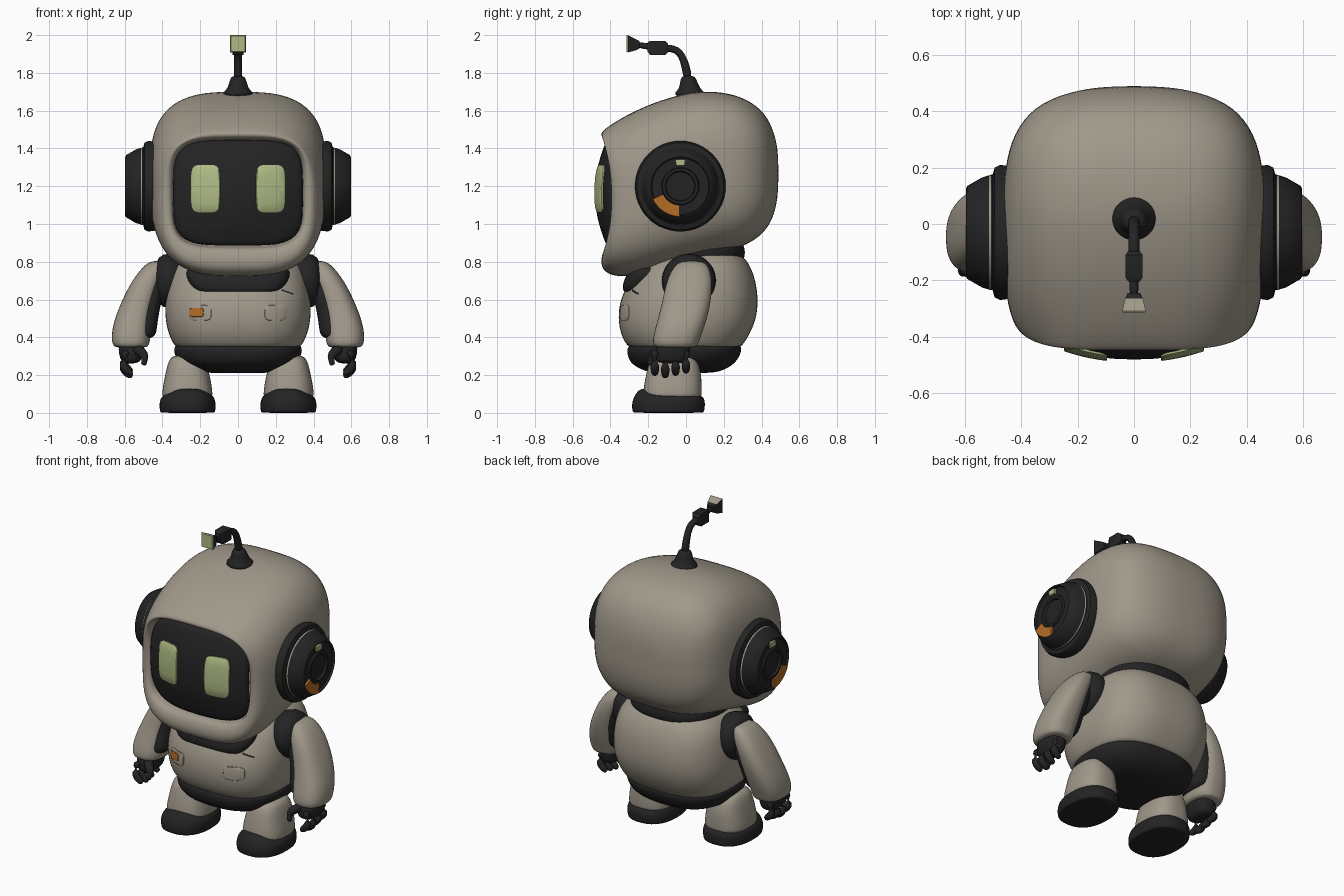
import bpy, bmesh, math
from mathutils import Vector
from mathutils.bvhtree import BVHTree

cube = bpy.data.objects.get("Cube")
if cube:
    bpy.data.objects.remove(cube, do_unlink=True)


def material(name, r, g, b):
    m = bpy.data.materials.new(name)
    m.use_nodes = True
    m.diffuse_color = (r, g, b, 1)
    m.node_tree.nodes["Principled BSDF"].inputs["Base Color"].default_value = (r, g, b, 1)
    return m


SHELL = material("warm grey shell", .35, .315, .255)
DARK = material("dark rubber", .017, .017, .018)
GREEN = material("pale green light", .42, .49, .23)
ORANGE = material("orange accent", .45, .15, .02)


def superellipse(n, count=40):
    def power(c):
        return math.copysign(abs(c) ** (2 / n), c)
    angles = [2 * math.pi * i / count for i in range(count)]
    return [(power(math.cos(a)), power(math.sin(a))) for a in angles]


def loft(name, rings, mats, mirror=False, smooth=2, pick=None):
    """Skin a stack of equal rings, cap both ends, smooth and mirror."""
    bm = bmesh.new()
    loops = [[bm.verts.new(p) for p in ring] for ring in rings]
    count = len(loops[0])
    for row, (a, b) in enumerate(zip(loops, loops[1:])):
        for i in range(count):
            j = (i + 1) % count
            face = bm.faces.new((a[i], a[j], b[j], b[i]))
            face.material_index = pick(row, i) if pick else 0
    bm.faces.new(loops[0])
    last = bm.faces.new(loops[-1])
    last.material_index = pick(len(loops) - 1, 0) if pick else 0
    bmesh.ops.recalc_face_normals(bm, faces=bm.faces)
    for f in bm.faces:
        f.smooth = True
    mesh = bpy.data.meshes.new(name)
    bm.to_mesh(mesh)
    bm.free()
    for m in mats:
        mesh.materials.append(m)
    obj = bpy.data.objects.new(name, mesh)
    bpy.context.scene.collection.objects.link(obj)
    if smooth:
        sub = obj.modifiers.new("smooth", 'SUBSURF')
        sub.levels = sub.render_levels = smooth
    else:
        mesh.set_sharp_from_angle(angle=math.radians(35))
    if mirror:
        obj.modifiers.new("mirror", 'MIRROR')
    return obj


def stack(name, stations, mat, n=2.0, **kw):
    """Stations going up: z, centre x, half width, front y, back y."""
    rings = [[(cx + hx * u, (y0 + y1) / 2 + (y1 - y0) / 2 * v, z)
              for u, v in superellipse(n)] for z, cx, hx, y0, y1 in stations]
    return loft(name, rings, [mat], **kw)


def lathe(name, profile, cy, cz, mats, pick=None):
    """Turn a profile of (x, radius) about an axis along x, on both sides."""
    rings = [[(x, cy + r * u, cz + r * v) for u, v in superellipse(2, 48)] for x, r in profile]
    return loft(name, rings, mats, mirror=True, smooth=0, pick=pick)


def tube(name, points, radii, mat, mirror=False):
    pts = [Vector(p) for p in points]
    rings = []
    for i, p in enumerate(pts):
        along = pts[min(i + 1, len(pts) - 1)] - pts[max(i - 1, 0)]
        q = along.to_track_quat('Z', 'Y')
        rings.append([p + q @ Vector((u, v, 0)) * radii[i] for u, v in superellipse(2, 10)])
    return loft(name, rings, [mat], mirror=mirror, smooth=1)


def patch(name, cx, cz, hx, hz, n, surface, mat, thick=.008, tilt=0, mirror=False):
    """A thin plate lying on a front-facing surface."""
    rings = []
    for scale, lift in ((1, -.02), (1, thick * .6), (.95, thick), (.6, thick), (.2, thick)):
        ring = []
        for u, v in superellipse(n, 32):
            x = cx + hx * u * scale
            z = cz + hz * v * scale + tilt * u * scale
            ring.append((x, surface(x, z) - lift, z))
        rings.append(ring)
    return loft(name, rings, [mat], mirror=mirror, smooth=0)


# Head: sections from the back to the face opening
# y, half width, bottom, top, squareness, forward reach of brow and chin
head = [(.490, .10, 1.17, 1.37, 2.2, 0), (.470, .23, 1.05, 1.48, 2.5, 0),
        (.42, .355, .955, 1.59, 2.8, 0), (.32, .43, .885, 1.665, 3, 0),
        (.20, .46, .85, 1.70, 3, 0), (.04, .47, .81, 1.705, 3, 0),
        (-.14, .467, .76, 1.655, 3, 0), (-.27, .453, .725, 1.60, 3, 0),
        (-.35, .43, .72, 1.545, 3, .02), (-.385, .405, .745, 1.50, 3.2, .05),
        (-.395, .38, .80, 1.475, 3.6, .06), (-.385, .352, .872, 1.452, 4.2, .05),
        (-.36, .346, .878, 1.446, 4.2, .03), (-.32, .34, .885, 1.44, 4.2, 0)]
loft("head", [[(w * u, y - reach * v * v, (lo + hi) / 2 + (hi - lo) / 2 * v)
               for u, v in superellipse(n, 48)] for y, w, lo, hi, n, reach in head], [SHELL])


# Visor and eyes share one curved surface
def visor_y(x, z):
    return -.483 + .08 * (x / .35) ** 2 + .06 * ((z - 1.165) / .28) ** 2


visor = []
for scale, back in ((1, .06), (1, 0), (.9, 0), (.75, 0), (.55, 0), (.35, 0), (.15, 0)):
    visor.append([(.35 * u * scale, visor_y(.35 * u * scale, 1.165 + .284 * v * scale) + back,
                   1.165 + .284 * v * scale) for u, v in superellipse(4.2, 48)])
loft("visor", visor, [DARK], smooth=1)
patch("eyes", .172, 1.187, .077, .126, 5, visor_y, GREEN, thick=.0095, mirror=True)

# Ear pods
ear = [(.40, .23), (.475, .24), (.495, .23), (.502, .205), (.508, .205), (.514, .203),
       (.54, .195), (.592, .165), (.597, .155), (.584, .15), (.584, .10),
       (.594, .095), (.594, .08), (.58, .075), (.58, .01)]
lathe("ear_pods", ear, -.03, 1.2, [DARK, SHELL], pick=lambda row, i: int(row == 4))


def ear_mark(name, start, end, r0, r1, mat):
    rings = []
    for k in range(9):
        a = math.radians(start + (end - start) * k / 8)
        rings.append([(x, -.03 + r * math.cos(a), 1.2 + r * math.sin(a))
                      for x, r in ((.575, r0), (.598, r0), (.598, r1), (.575, r1))])
    loft(name, rings, [mat], mirror=True, smooth=0)


ear_mark("ear_orange_marks", 205, 268, .10, .16, ORANGE)
ear_mark("ear_lights", 79, 101, .11, .142, GREEN)

# Antenna
stack("antenna_base", [(1.67, 0, .08, -.06, .10), (1.70, 0, .08, -.06, .10),
                       (1.712, 0, .055, -.035, .075), (1.77, 0, .042, -.03, .054),
                       (1.785, 0, .03, -.018, .042)], DARK, smooth=1)
tube("antenna_stem", [(0, .012, 1.76), (0, .0, 1.83), (0, -.02, 1.89), (0, -.05, 1.925),
                      (0, -.10, 1.932), (0, -.18, 1.937), (0, -.27, 1.95)],
     [.026, .023, .021, .021, .02, .018, .018], DARK)


def block(name, stations, mats, pick=None):
    """Square sections along y: y, half width, bottom, top."""
    rings = [[(-w, y, lo), (w, y, lo), (w, y, hi), (-w, y, hi)] for y, w, lo, hi in stations]
    return loft(name, rings, mats, smooth=0, pick=pick)


block("antenna_joint", [(-.095, .02, 1.91, 1.955), (-.11, .03, 1.895, 1.97),
                        (-.19, .03, 1.895, 1.97), (-.205, .02, 1.915, 1.96)], [DARK])
block("antenna_tip", [(-.245, .022, 1.93, 1.968), (-.265, .032, 1.92, 1.978),
                      (-.308, .042, 1.908, 2.0), (-.315, .038, 1.912, 1.996)],
      [DARK, SHELL, GREEN],
      pick=lambda row, i: 2 if row >= 2 else int(row == 1 and i == 2))

# Torso, neck, collar and hips
torso = stack("torso", [(.345, 0, .32, -.29, .28), (.352, 0, .335, -.31, .295),
                        (.41, 0, .367, -.345, .335), (.50, 0, .387, -.362, .375),
                        (.60, 0, .387, -.35, .383), (.70, 0, .372, -.30, .37),
                        (.78, 0, .345, -.24, .34), (.835, 0, .29, -.17, .30),
                        (.86, 0, .22, -.10, .24)], SHELL, n=2.7)
stack("neck", [(.78, 0, .28, -.22, .30), (.84, 0, .29, -.22, .315),
               (.89, 0, .28, -.22, .31), (.95, 0, .24, -.2, .26)], DARK, n=2.4)
stack("collar", [(.635, 0, .215, -.318, 0), (.645, 0, .235, -.335, 0), (.69, 0, .265, -.335, 0),
                 (.74, 0, .28, -.31, 0), (.79, 0, .26, -.26, 0)], DARK, n=4)
stack("hips", [(.21, 0, .15, -.15, .12), (.22, 0, .23, -.22, .19), (.26, 0, .31, -.295, .26),
               (.31, 0, .338, -.312, .29), (.352, 0, .342, -.312, .298),
               (.365, 0, .31, -.28, .27)], DARK, n=2.5)

# Chest details lie on the torso
bpy.context.view_layer.update()
tree = BVHTree.FromObject(torso, bpy.context.evaluated_depsgraph_get())


def torso_y(x, z):
    return tree.ray_cast(Vector((x, -2, z)), Vector((0, 1, 0)))[0].y


patch("chest_pads", .20, .53, .06, .042, 4, torso_y, SHELL, thick=.005, mirror=True)
patch("chest_badge", -.22, .532, .038, .024, 5, torso_y, ORANGE, thick=.0095)
patch("chest_slot", .262, .64, .032, .004, 4, torso_y, DARK, thick=.002, tilt=-.011)

# Shoulders and arms
lathe("shoulders", [(.28, .11), (.32, .132), (.36, .143), (.395, .138), (.42, .12),
                    (.435, .09), (.44, .02)], .015, .70, [DARK])
arm = [(.805, .425, .03, -.02, .08), (.785, .435, .06, -.06, .12), (.70, .485, .078, -.105, .142),
       (.57, .535, .092, -.128, .13), (.46, .562, .103, -.16, .10), (.385, .567, .103, -.178, .07),
       (.352, .567, .093, -.17, .06), (.345, .567, .07, -.15, .04)]
stack("arms", arm, SHELL, n=2.5, mirror=True)
stack("inner_arms", [(z, cx - .045, hx * .85, y0 + .02, y1 - .02)
                     for z, cx, hx, y0, y1 in arm[1:-2]], DARK, n=2.8, mirror=True)

# Hands
stack("palms", [(.375, .56, .065, -.15, .02), (.34, .565, .07, -.16, .02),
                (.29, .565, .06, -.165, .015), (.26, .57, .04, -.15, 0)],
      DARK, n=2.6, mirror=True)
for k, name in enumerate(("index", "middle", "ring", "little")):
    y = -.165 + .055 * k
    drop = .012 * abs(k - 1)
    tube(name + "_fingers", [(.585, y, .33), (.608, y, .30), (.615, y, .255 + drop),
                             (.598, y, .218 + drop), (.568, y, .196 + drop),
                             (.558, y, .192 + drop)],
         [.02, .025, .025, .024, .02, .008], DARK, mirror=True)
tube("thumbs", [(.55, -.13, .34), (.51, -.165, .325), (.49, -.185, .295),
                (.498, -.19, .262), (.502, -.19, .252)],
     [.03, .03, .026, .022, .008], DARK, mirror=True)

# Legs and boots
stack("legs", [(.07, .268, .13, -.22, .08), (.10, .268, .134, -.228, .083),
               (.15, .268, .128, -.222, .083), (.21, .268, .116, -.21, .08),
               (.27, .27, .10, -.195, .065), (.31, .27, .075, -.16, .03)],
      SHELL, n=2.6, mirror=True)
stack("boots", [(0, .267, .14, -.275, .09), (.004, .267, .147, -.284, .097),
                (.05, .267, .15, -.288, .102), (.085, .267, .142, -.275, .096),
                (.108, .262, .105, -.262, .05), (.135, .26, .075, -.235, -.02)],
      DARK, n=2.4, mirror=True)
